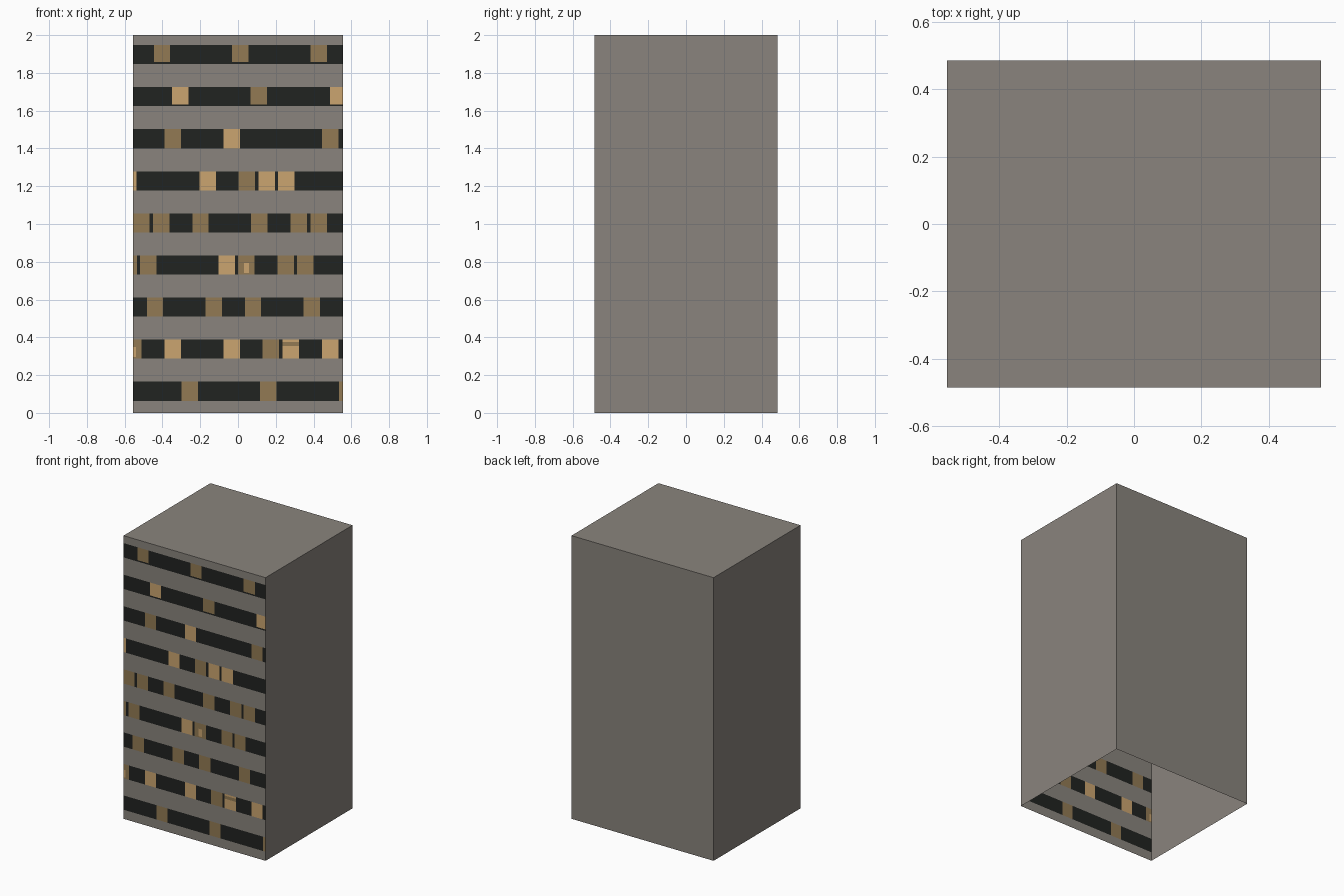
import bpy, bmesh

if "Cube" in bpy.data.objects:
    bpy.data.objects.remove(bpy.data.objects["Cube"])

W, D, H = 0.555, 0.485, 2.0          # half width, half depth, height
PITCH, BAND, FIRST = 0.2228, 0.101, 0.064
PANE = 0.087


def material(name, rgb):
    m = bpy.data.materials.new(name)
    m.diffuse_color = (*rgb, 1)
    m.use_nodes = True
    m.node_tree.nodes["Principled BSDF"].inputs["Base Color"].default_value = m.diffuse_color
    return m


MATS = [material("concrete grey", (0.252, 0.231, 0.205)),
        material("dark glass", (0.0150, 0.0168, 0.0152)),
        material("dim lit window", (0.287, 0.195, 0.087)),
        material("bright lit window", (0.597, 0.376, 0.162))]
WALL, GLASS, DIM, LIT = range(4)


def finish(bm, name, mats):
    me = bpy.data.meshes.new(name)
    bm.to_mesh(me)
    bm.free()
    for m in mats:
        me.materials.append(m)
    ob = bpy.data.objects.new(name, me)
    bpy.context.collection.objects.link(ob)


# Building shell: a box open at the bottom, front left for the facade
bm = bmesh.new()
bmesh.ops.create_cube(bm, size=1)
for v in bm.verts:
    v.co = (v.co.x * 2 * W, v.co.y * 2 * D, (v.co.z + 0.5) * H)
bm.normal_update()
gone = [f for f in bm.faces if f.normal.z < -0.5 or f.normal.y < -0.5]
bmesh.ops.delete(bm, geom=gone, context='FACES')
finish(bm, "building_shell", MATS[:1])

# Facade: flush concrete strips and window bands
bm = bmesh.new()


def cell(x0, x1, z0, z1, mat):
    x0, x1 = max(x0, -W), min(x1, W)
    if x1 - x0 < 1e-4 or z1 - z0 < 1e-4:
        return
    f = bm.faces.new([bm.verts.new((x, -D, z)) for x, z in
                      ((x0, z0), (x1, z0), (x1, z1), (x0, z1))])
    f.material_index = mat


def pane(x, z0, z1, kind):
    """One window; s = dim with a small lamp, b = bright with a blind on top."""
    e = x + PANE
    if kind == "s":
        a, b, t = x + 0.03, x + 0.058, z1 - 0.04
        cell(x, a, z0, z1, DIM)
        cell(b, e, z0, z1, DIM)
        cell(a, b, t, z1, DIM)
        cell(a, b, z0 + 0.008, t, LIT)
        cell(a, b, z0, z0 + 0.008, DIM)
    elif kind == "b":
        cell(x, e, z1 - 0.012, z1, LIT)
        cell(x, e, z1 - 0.034, z1 - 0.012, DIM)
        cell(x, e, z0, z1 - 0.034, LIT)
    else:
        cell(x, e, z0, z1, DIM if kind == "d" else LIT)


# Left edge and kind of each lit window, bottom floor first
ROWS = [
    [(-0.298, "d"), (0.116, "d"), (0.534, "d")],
    [(-0.598, "s"), (-0.388, "l"), (-0.076, "l"), (0.13, "d"), (0.236, "b"), (0.444, "l")],
    [(-0.483, "d"), (-0.171, "d"), (0.036, "d"), (0.348, "d")],
    [(-0.622, "d"), (-0.518, "d"), (-0.103, "l"), (0.001, "s"), (0.21, "d"), (0.313, "d")],
    [(-0.555, "d"), (-0.449, "d"), (-0.242, "d"), (0.068, "d"), (0.278, "d"), (0.384, "d")],
    [(-0.624, "l"), (-0.203, "l"), (0.003, "d"), (0.109, "l"), (0.212, "l")],
    [(-0.388, "d"), (-0.076, "l"), (0.444, "d")],
    [(-0.35, "l"), (0.067, "d"), (0.486, "l")],
    [(-0.446, "d"), (-0.032, "d"), (0.384, "d")],
]

below = 0.0
for i, row in enumerate(ROWS):
    z0 = FIRST + i * PITCH
    z1 = z0 + BAND
    sill = 0.01 if i >= 7 else 0.0      # top floors show dark glass under panes
    cell(-W, W, below, z0, WALL)
    x = -W
    for left, kind in row:
        cell(x, left, z0, z1, GLASS)
        cell(left, left + PANE, z0, z0 + sill, GLASS)
        pane(left, z0 + sill, z1, kind)
        x = left + PANE
    cell(x, W, z0, z1, GLASS)
    below = z1
cell(-W, W, below, H, WALL)
bmesh.ops.remove_doubles(bm, verts=bm.verts, dist=1e-5)
finish(bm, "window_facade", MATS)
